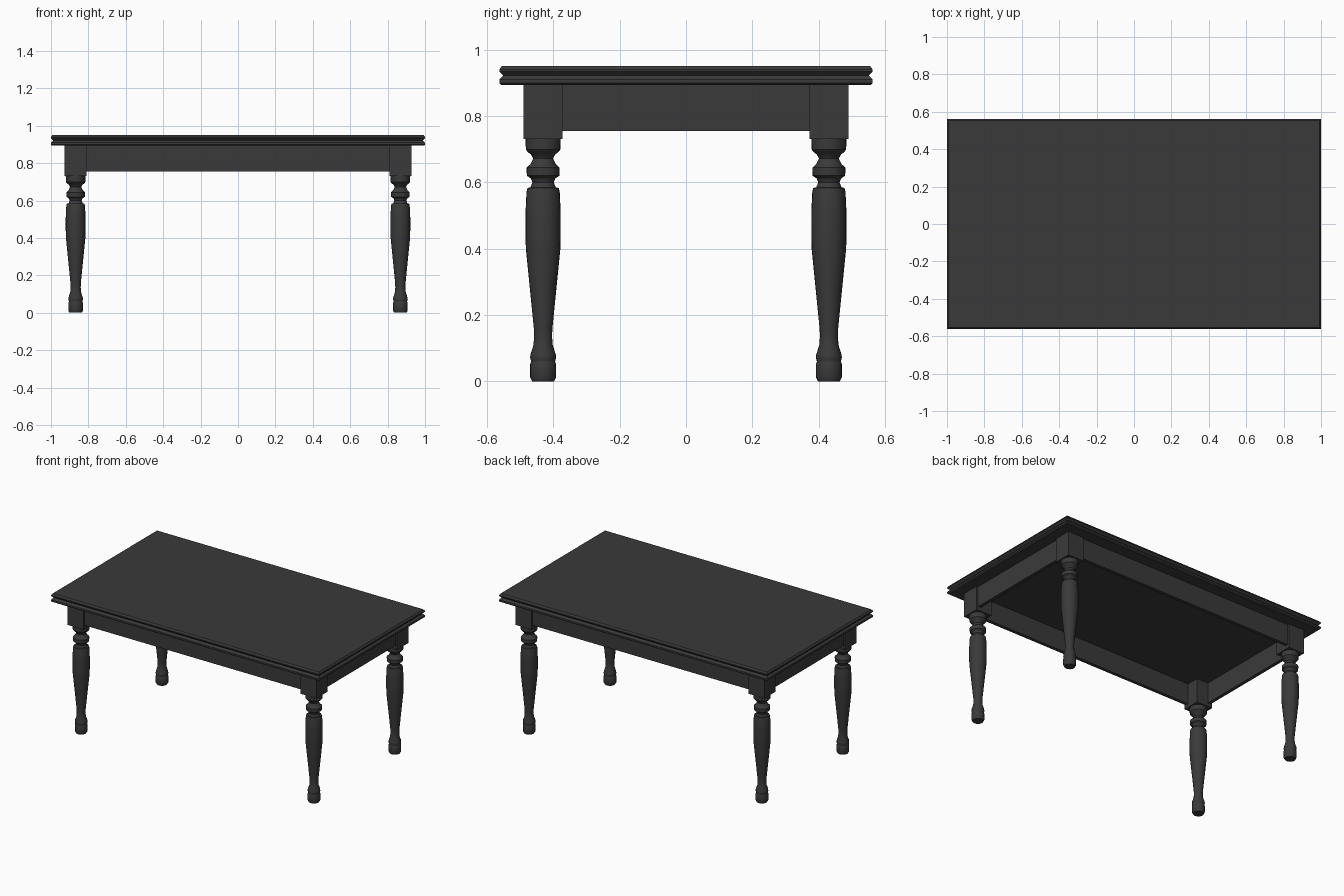
import bpy, bmesh, math

if "Cube" in bpy.data.objects:
    bpy.data.objects.remove(bpy.data.objects["Cube"])

dark = bpy.data.materials.new("dark_wood")
dark.diffuse_color = (0.042, 0.042, 0.042, 1)
dark.use_nodes = True
dark.node_tree.nodes["Principled BSDF"].inputs["Base Color"].default_value = dark.diffuse_color


def add_object(name, bm, smooth=False):
    bmesh.ops.recalc_face_normals(bm, faces=bm.faces)
    mesh = bpy.data.meshes.new(name)
    bm.to_mesh(mesh)
    bm.free()
    mesh.materials.append(dark)
    ob = bpy.data.objects.new(name, mesh)
    bpy.context.collection.objects.link(ob)
    if smooth:
        bpy.ops.object.select_all(action='DESELECT')
        ob.select_set(True)
        bpy.context.view_layer.objects.active = ob
        bpy.ops.object.shade_smooth_by_angle(angle=math.radians(32))
    return ob


def loft(name, rings, smooth=False):
    """Skin a stack of point rings and cap both ends."""
    bm = bmesh.new()
    loops = [[bm.verts.new(p) for p in ring] for ring in rings]
    n = len(loops[0])
    for a, b in zip(loops, loops[1:]):
        for i in range(n):
            j = (i + 1) % n
            bm.faces.new((a[i], a[j], b[j], b[i]))
    bm.faces.new(loops[0][::-1])
    bm.faces.new(loops[-1])
    return add_object(name, bm, smooth)


def rect(cx, cy, hx, hy, z):
    return [(cx + sx * hx, cy + sy * hy, z)
            for sx, sy in ((-1, -1), (1, -1), (1, 1), (-1, 1))]


def box(name, cx, cy, hx, hy, z0, z1):
    return loft(name, [rect(cx, cy, hx, hy, z) for z in (z0, z1)])


# Table top with a double moulded edge: (inset, z)
HX, HY = 1.0, 0.5625
edge = [(0.007, 0.893), (0.0, 0.899), (0.0, 0.910), (0.012, 0.922),
        (0.0, 0.934), (0.0, 0.940), (0.008, 0.951)]
loft("table_top", [rect(0, 0, HX - i, HY - i, z) for i, z in edge])

# Turned leg profile: (radius, z)
profile = [(0.033, 0.0), (0.039, 0.012), (0.039, 0.052), (0.036, 0.060),
           (0.039, 0.072), (0.038, 0.082), (0.029, 0.110), (0.027, 0.135),
           (0.028, 0.160), (0.041, 0.290), (0.052, 0.400), (0.053, 0.440),
           (0.053, 0.510), (0.050, 0.572), (0.047, 0.583), (0.038, 0.585),
           (0.032, 0.600), (0.037, 0.612), (0.049, 0.620), (0.050, 0.644),
           (0.038, 0.655), (0.030, 0.672), (0.037, 0.685), (0.045, 0.690),
           (0.052, 0.699), (0.053, 0.731)]
SEG = 24
LX, LY, HB = 0.868, 0.4305, 0.0588
for sx, xn in ((-1, "left"), (1, "right")):
    for sy, yn in ((-1, "front"), (1, "back")):
        x, y = sx * LX, sy * LY
        rings = [[(x + r * math.cos(math.tau * i / SEG),
                   y + r * math.sin(math.tau * i / SEG), z)
                  for i in range(SEG)] for r, z in profile]
        loft(f"{yn}_{xn}_leg", rings, smooth=True)
        # Square block above the turning
        box(f"{yn}_{xn}_leg_block", x, y, HB, HB, 0.731, 0.893)

# Aprons, set back slightly from the block faces
T, SET = 0.011, 0.011
for s, yn, xn in ((-1, "front", "left"), (1, "back", "right")):
    box(f"{yn}_apron", 0, s * (LY + HB - SET - T), LX - HB, T, 0.755, 0.893)
    box(f"{xn}_apron", s * (LX + HB - SET - T), 0, T, LY - HB, 0.755, 0.893)
